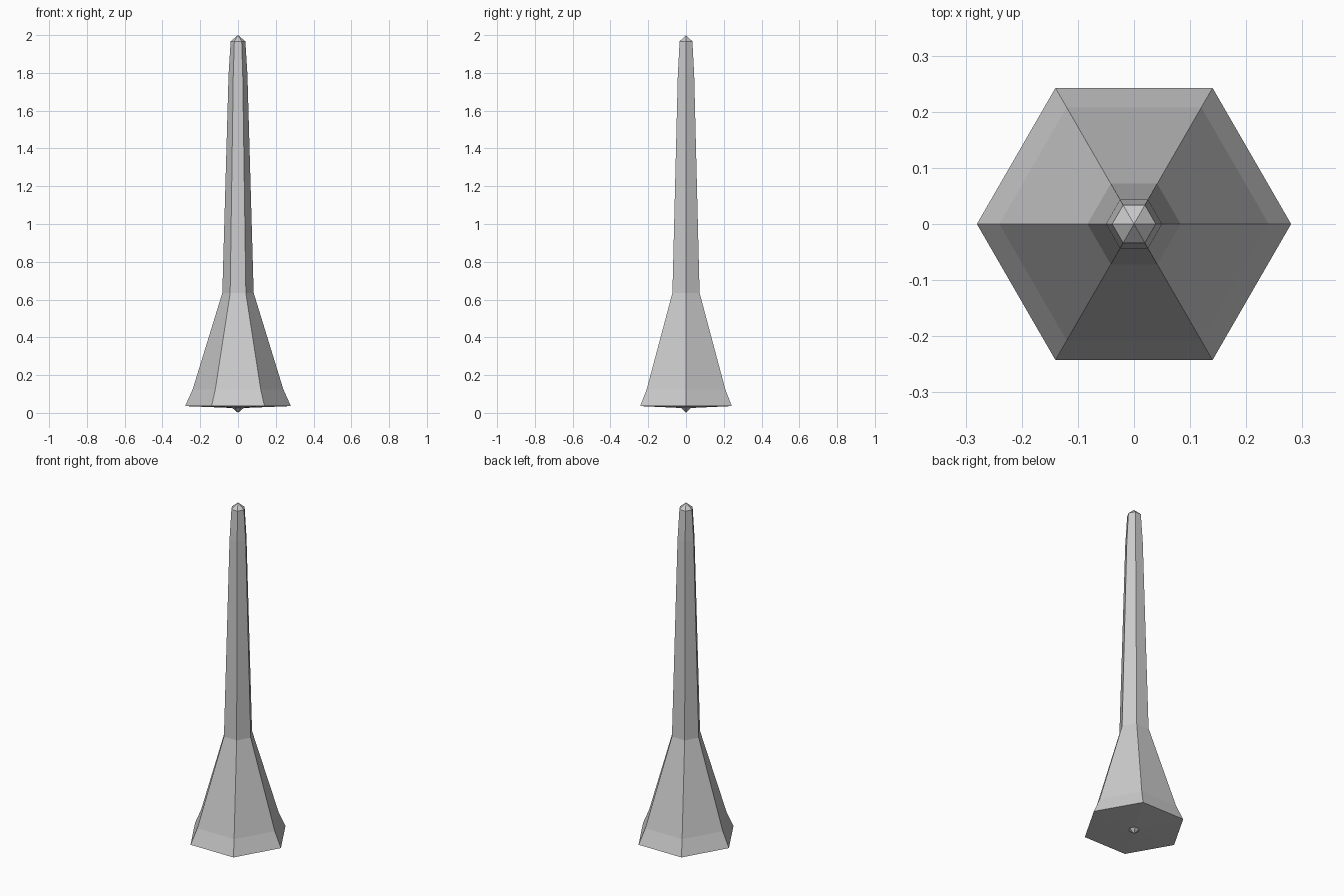
import bpy, bmesh, math

if "Cube" in bpy.data.objects:
    bpy.data.objects.remove(bpy.data.objects["Cube"])


def hex_lathe(name, rings, low_tip=None, high_tip=None, sides=6):
    """Stack flat-faced hexagonal rings (radius, z), closing the ends with points."""
    bm = bmesh.new()
    loops = []
    for r, z in rings:
        loops.append([bm.verts.new((r * math.cos(2 * math.pi * i / sides),
                                    r * math.sin(2 * math.pi * i / sides), z))
                      for i in range(sides)])
    for a, b in zip(loops, loops[1:]):
        for i in range(sides):
            j = (i + 1) % sides
            bm.faces.new((a[i], a[j], b[j], b[i]))
    for tip, loop in ((low_tip, loops[0]), (high_tip, loops[-1])):
        if tip is not None:
            v = bm.verts.new((0, 0, tip))
            for i in range(sides):
                bm.faces.new((loop[i], loop[(i + 1) % sides], v))
    bmesh.ops.recalc_face_normals(bm, faces=bm.faces[:])
    mesh = bpy.data.meshes.new(name)
    bm.to_mesh(mesh)
    bm.free()
    obj = bpy.data.objects.new(name, mesh)
    bpy.context.collection.objects.link(obj)
    return obj


# Underside nub, shallow base, flared skirt, long tapered shaft and pointed cap
hex_lathe("hexagonal_spire",
          [(0.03, 0.026), (0.28, 0.036), (0.24, 0.125), (0.083, 0.635),
           (0.05, 1.79), (0.039, 1.967)],
          low_tip=0.0, high_tip=2.0)
